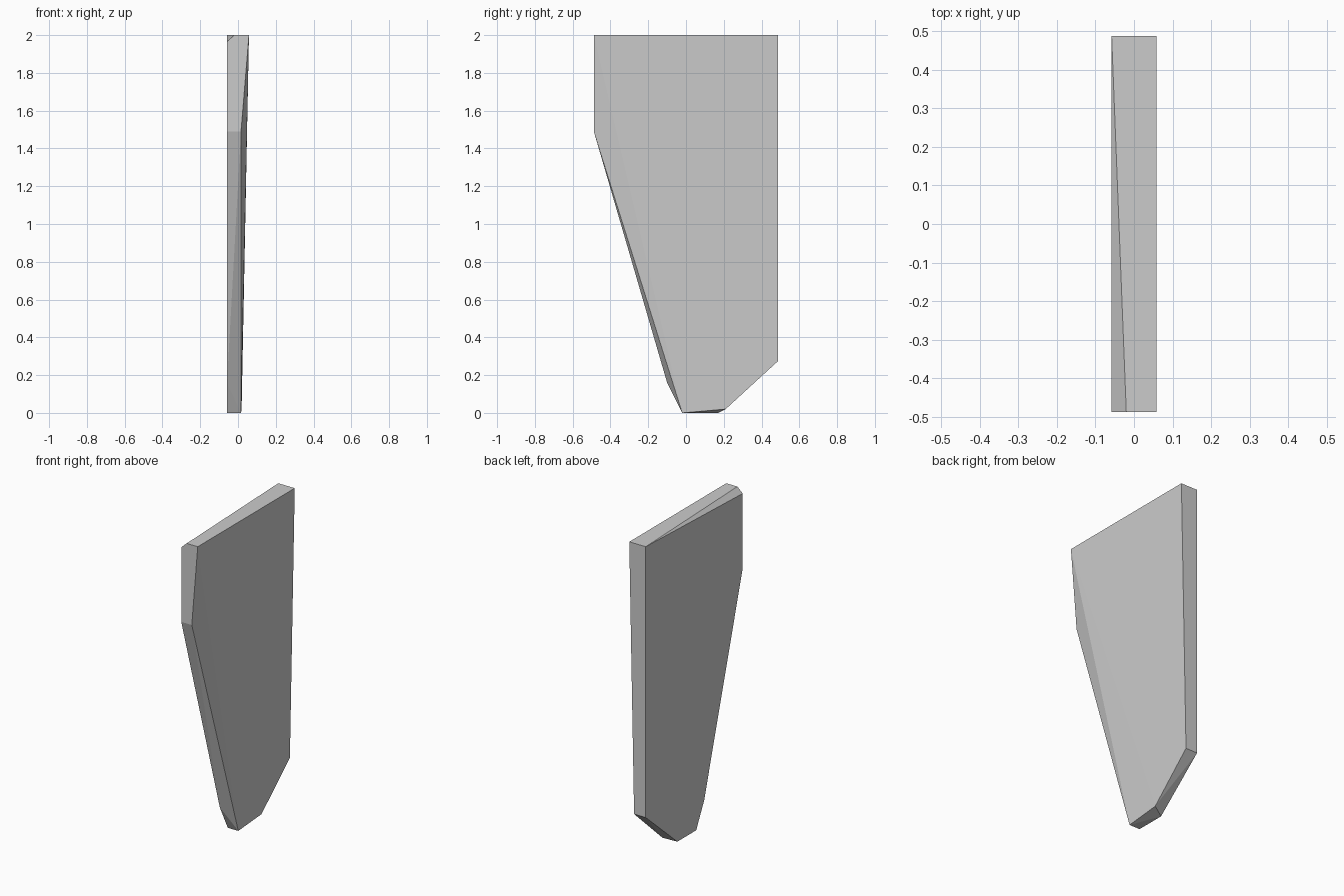
import bpy, bmesh

if "Cube" in bpy.data.objects:
    bpy.data.objects.remove(bpy.data.objects["Cube"])

W, D = 0.058, 0.488  # half thickness, half depth

# Flat left side outline (y, z)
left_outline = [(D, 2), (D, 0.275), (0.17, 0), (-0.02, 0),
                (-0.10, 0.16), (-D, 1.49), (-D, 1.966)]
# Tapering right side outline (x, y, z)
right_outline = [(W, -D, 2), (W, D, 2), (0.024, D, 0.275),
                 (0.019, 0.21, 0.02), (0.016, -0.02, 0), (0.016, -D, 1.49)]
# Chipped top front corner
chip = (-0.02, -D, 2)

# Faceted shard: hull around both side outlines
bm = bmesh.new()
for co in [(-W, y, z) for y, z in left_outline] + right_outline + [chip]:
    bm.verts.new(co)
bmesh.ops.convex_hull(bm, input=bm.verts[:])
bmesh.ops.dissolve_limit(bm, angle_limit=0.002, verts=bm.verts[:], edges=bm.edges[:])
bmesh.ops.recalc_face_normals(bm, faces=bm.faces[:])

mesh = bpy.data.meshes.new("plank_shard")
bm.to_mesh(mesh)
bm.free()
bpy.context.collection.objects.link(bpy.data.objects.new("plank_shard", mesh))
